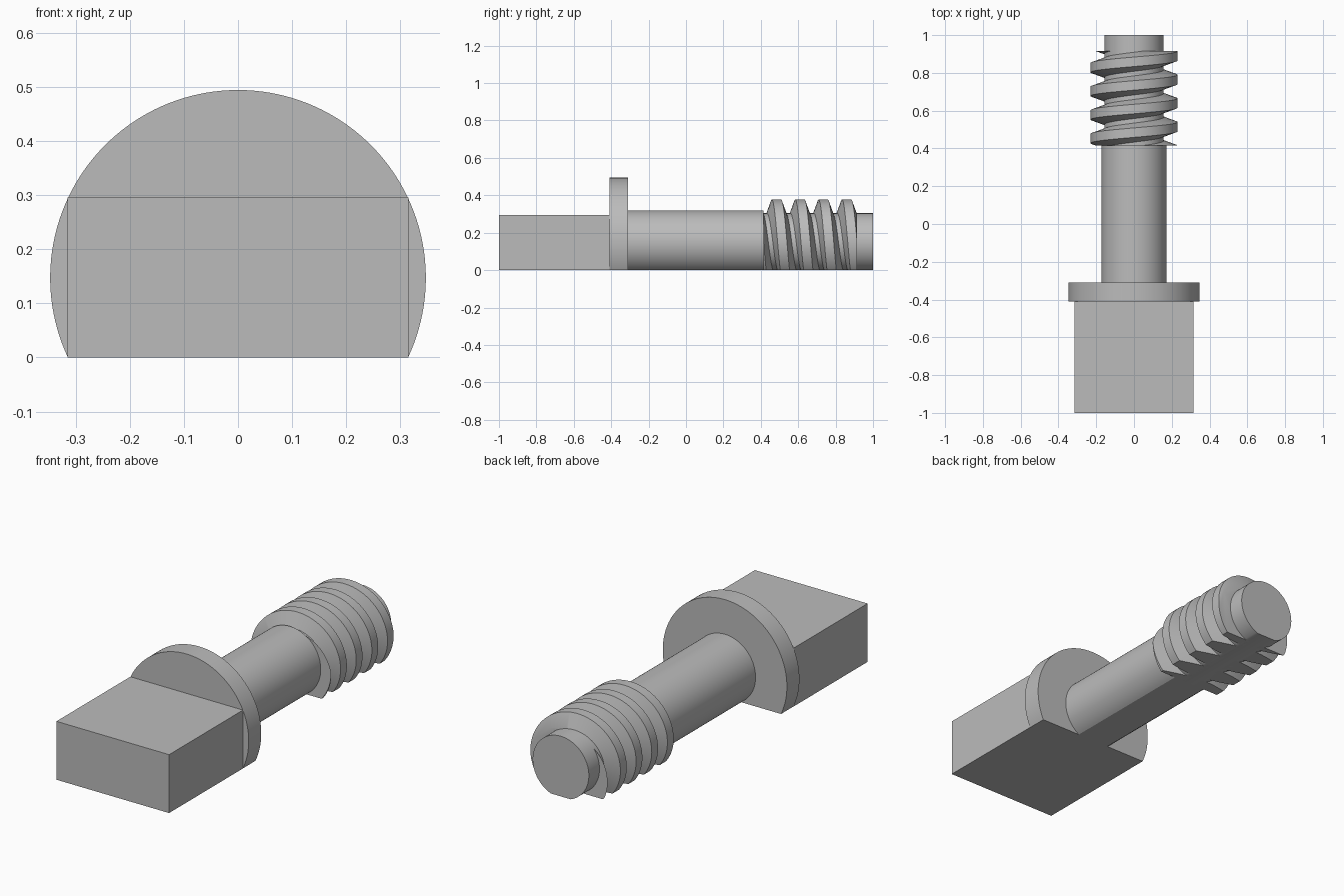
import bpy, bmesh, math
from mathutils import Vector

cube = bpy.data.objects.get("Cube")
if cube:
    bpy.data.objects.remove(cube, do_unlink=True)

AXIS_Z = 0.147               # height of the screw axis above the flat underside
THREAD_Y = (0.415, 0.915)    # ends of the thread
PITCH = 0.125

grey = bpy.data.materials.new("plain_grey")
grey.use_nodes = True
colour = (0.5, 0.5, 0.5, 1)
grey.diffuse_color = colour
grey.node_tree.nodes["Principled BSDF"].inputs["Base Color"].default_value = colour


def finish(name, bm):
    bmesh.ops.recalc_face_normals(bm, faces=bm.faces[:])
    mesh = bpy.data.meshes.new(name)
    bm.to_mesh(mesh)
    bm.free()
    mesh.materials.append(grey)
    obj = bpy.data.objects.new(name, mesh)
    bpy.context.collection.objects.link(obj)
    bpy.ops.object.select_all(action='DESELECT')
    obj.select_set(True)
    bpy.context.view_layer.objects.active = obj
    bpy.ops.object.shade_smooth_by_angle(angle=math.radians(25))
    return obj


def prism(name, outline, y0, y1):
    """Extrude an x-z outline along y."""
    bm = bmesh.new()
    face = bm.faces.new([bm.verts.new((x, y0, z)) for x, z in outline])
    grown = bmesh.ops.extrude_face_region(bm, geom=[face], use_keep_orig=True)
    moved = [g for g in grown["geom"] if isinstance(g, bmesh.types.BMVert)]
    bmesh.ops.translate(bm, verts=moved, vec=(0, y1 - y0, 0))
    return finish(name, bm)


def flat_circle(radius, steps=96):
    """Circle around the axis with its bottom cut off at z = 0."""
    dip = math.asin(AXIS_Z / radius)
    angles = [-dip + (math.pi + 2 * dip) * i / steps for i in range(steps + 1)]
    return [(radius * math.cos(a), AXIS_Z + radius * math.sin(a)) for a in angles]


# Rectangular handle, collar, shank and threaded core
prism("handle_block", [(-0.315, 0), (0.315, 0), (0.315, 0.295), (-0.315, 0.295)], -1, -0.41)
prism("collar", flat_circle(0.347), -0.41, -0.31)
prism("shank", flat_circle(0.172), -0.31, THREAD_Y[0])
prism("threaded_core", flat_circle(0.157), THREAD_Y[0], 1)

# Helical thread: sweep a trapezoid, then trim it flat below and at both ends
section = [(0.15, -0.053), (0.23, -0.025), (0.23, 0.025), (0.15, 0.053)]
bm = bmesh.new()
rings = []
per_turn = 96
for i in range(-2 * per_turn, 5 * per_turn):
    angle = 2 * math.pi * i / per_turn
    y = 0.89 - PITCH * i / per_turn
    rings.append([bm.verts.new((r * math.cos(angle), y + w, AXIS_Z + r * math.sin(angle)))
                  for r, w in section])
for a, b in zip(rings, rings[1:]):
    for k in range(4):
        n = (k + 1) % 4
        bm.faces.new((a[k], a[n], b[n], b[k]))
bm.faces.new(rings[0])
bm.faces.new(rings[-1])

cuts = [((0, 0, 0), (0, 0, -1)),
        ((0, THREAD_Y[0], 0), (0, -1, 0)),
        ((0, THREAD_Y[1], 0), (0, 1, 0))]
for point, normal in cuts:
    bmesh.ops.bisect_plane(bm, geom=bm.verts[:] + bm.edges[:] + bm.faces[:], dist=1e-6,
                           plane_co=Vector(point), plane_no=Vector(normal), clear_outer=True)
    rim = [e for e in bm.edges if e.is_boundary]
    bmesh.ops.holes_fill(bm, edges=rim, sides=0)
finish("thread", bm)
